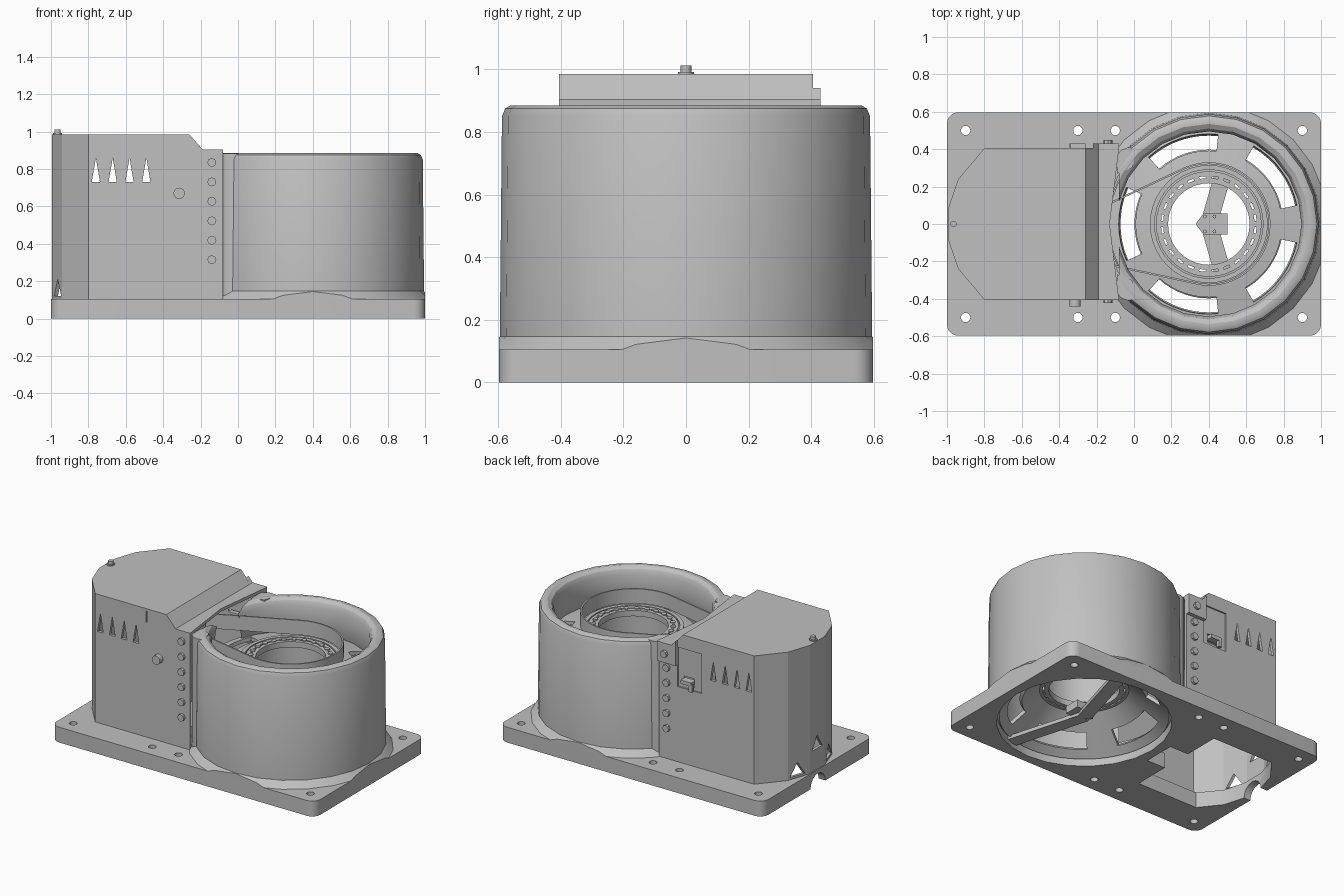
import bpy, bmesh, math
from math import sin, cos, pi, radians
from mathutils import Vector
from mathutils.geometry import convex_hull_2d

cube = bpy.data.objects.get("Cube")
if cube:
    bpy.data.objects.remove(cube, do_unlink=True)

GREY = (0.53, 0.53, 0.53, 1)
grey = bpy.data.materials.new("plain grey")
grey.use_nodes = True
grey.diffuse_color = GREY
grey.node_tree.nodes["Principled BSDF"].inputs["Base Color"].default_value = GREY
CX = 0.4  # drum axis


def make(name, bm):
    bmesh.ops.recalc_face_normals(bm, faces=bm.faces)
    mesh = bpy.data.meshes.new(name)
    bm.to_mesh(mesh)
    bm.free()
    ob = bpy.data.objects.new(name, mesh)
    bpy.context.collection.objects.link(ob)
    mesh.materials.append(grey)
    return ob


def prisms(name, shapes):
    """Each shape is (points, start, end, axis): a polygon extruded along an axis."""
    place = {"z": lambda u, v, w: (u, v, w), "y": lambda u, v, w: (u, w, v),
             "x": lambda u, v, w: (w, u, v)}
    bm = bmesh.new()
    for pts, a, b, axis in shapes:
        lo, hi = ([bm.verts.new(place[axis](u, v, w)) for u, v in pts] for w in (a, b))
        bm.faces.new(lo)
        bm.faces.new(hi)
        for i in range(len(pts)):
            j = (i + 1) % len(pts)
            bm.faces.new((lo[i], lo[j], hi[j], hi[i]))
    return make(name, bm)


def rect(u0, u1, v0, v1):
    return [(u0, v0), (u1, v0), (u1, v1), (u0, v1)]


def circle(u, v, r, n=16):
    return [(u + r * cos(2 * pi * i / n), v + r * sin(2 * pi * i / n)) for i in range(n)]


def lathe(name, profile, n=24):
    """Closed ring: profile of (radius, height) spun round the drum axis."""
    bm = bmesh.new()
    rings = [[bm.verts.new((CX + r * cos(2 * pi * i / n), r * sin(2 * pi * i / n), z))
              for r, z in profile] for i in range(n)]
    for i in range(n):
        a, b = rings[i], rings[(i + 1) % n]
        for k in range(len(profile)):
            m = (k + 1) % len(profile)
            bm.faces.new((a[k], b[k], b[m], a[m]))
    return make(name, bm)


def activate(ob):
    bpy.ops.object.select_all(action="DESELECT")
    ob.select_set(True)
    bpy.context.view_layer.objects.active = ob


def apply(ob, kind, **settings):
    mod = ob.modifiers.new(kind, kind)
    for key, value in settings.items():
        setattr(mod, key, value)
    activate(ob)
    bpy.ops.object.modifier_apply(modifier=mod.name)


def boolean(ob, tool, operation="DIFFERENCE"):
    apply(ob, "BOOLEAN", object=tool, operation=operation, solver="EXACT")
    bpy.data.objects.remove(tool, do_unlink=True)


def smooth(ob, angle=30):
    activate(ob)
    bpy.ops.object.shade_smooth_by_angle(angle=radians(angle))


# Base plate with rounded corners, bolt holes and openings
R = 0.06
outline = []
for k, (sx, sy) in enumerate([(1, 1), (-1, 1), (-1, -1), (1, -1)]):
    for s in range(6):
        t = (k + s / 5) * pi / 2
        outline.append((sx * (1 - R) + R * cos(t), sy * (0.597 - R) + R * sin(t)))
plate = prisms("base_plate", [(outline, 0, 0.105, "z")])
holes = [(circle(x, y, 0.025), -0.1, 0.3, "z")
         for x in (-0.9, -0.3, -0.1, 0.9) for y in (-0.5, 0.5)]
holes.append((circle(CX, 0, 0.54, 24), -0.1, 0.3, "z"))
boolean(plate, prisms("hole_cutter", holes))
opening = [(-0.34, -0.36), (-0.34, -0.11), (-0.2, -0.11), (-0.2, 0.11), (-0.34, 0.11),
           (-0.34, 0.36), (-0.8, 0.36), (-0.91, 0.22), (-0.95, 0.08),
           (-0.95, -0.08), (-0.91, -0.22), (-0.8, -0.36)]
boolean(plate, prisms("opening_cutter", [(opening, -0.1, 0.3, "z")]))
boolean(plate, prisms("cable_cutter", [(circle(0, 0, 0.08), -1.1, -0.85, "x")]))
smooth(plate, 25)

# Sloped collar where the drum meets the plate
collar = lathe("drum_collar", [(0.55, 0.1), (0.643, 0.1), (0.595, 0.147), (0.55, 0.147)])
boolean(collar, prisms("collar_limit", [(outline, 0, 0.3, "z")]), "INTERSECT")
smooth(collar)

# Drum wall with a rounded rim, open toward the drive box
drum = lathe("drum_wall", [(0.54, 0.01), (0.54, 0.58), (0.505, 0.66), (0.495, 0.84),
                           (0.51, 0.87), (0.535, 0.885), (0.56, 0.885), (0.578, 0.875),
                           (0.588, 0.85), (0.595, 0.12), (0.595, 0.01)])
boolean(drum, prisms("drum_cutter", [(rect(-0.5, -0.08, -0.6, 0.6), 0.1, 1, "z")]))
smooth(drum)

# Wall ends joining the drum to the drive box
neck = [(-0.09, 0.27), (-0.09, 0.37), (-0.07, 0.395), (-0.03, 0.41), (0.02, 0.4), (-0.01, 0.3)]
neck_wall = prisms("drum_neck", [([(x, s * y) for x, y in neck], 0.1, 0.883, "z")
                                 for s in (1, -1)])
smooth(neck_wall, 45)


# Spoked floors, each a cone with five windows
def spoked_floor(name, z_outer, z_inner):
    n, radii = 60, (0.27, 0.39, 0.48, 0.53)
    bm = bmesh.new()
    grid = []
    for i in range(n):
        t = 2 * pi * i / n
        grid.append([bm.verts.new((CX + r * cos(t), r * sin(t), z_outer + (z_inner - z_outer)
                     * (radii[-1] - r) / (radii[-1] - radii[0]))) for r in radii])
    for i in range(n):
        for k in range(3):
            if k == 1 and 2 <= i % 12 < 10:
                continue
            j = (i + 1) % n
            bm.faces.new((grid[i][k], grid[i][k + 1], grid[j][k + 1], grid[j][k]))
    ob = make(name, bm)
    apply(ob, "SOLIDIFY", thickness=0.025, offset=0)
    smooth(ob)


spoked_floor("lower_floor", 0.05, 0.25)
spoked_floor("upper_floor", 0.64, 0.68)

# Hub tube, bearing races and rollers
smooth(lathe("hub_tube", [(0.26, 0.24), (0.29, 0.24), (0.29, 0.69), (0.26, 0.69)], 40))
for label, z in (("lower", 0.23), ("upper", 0.68)):
    for part, r0, r1 in (("outer", 0.256, 0.282), ("inner", 0.218, 0.245)):
        smooth(lathe(f"{label}_{part}_race", [(r0, z), (r1, z), (r1, z + 0.04),
                                              (r0, z + 0.04)], 40))
    rollers = []
    for i in range(24):
        t = 2 * pi * i / 24
        rollers.append((circle(CX + 0.25 * cos(t), 0.25 * sin(t), 0.017, 8),
                        z + 0.003, z + 0.045, "z"))
    smooth(prisms(f"{label}_rollers", rollers), 50)
smooth(lathe("pulley_rim", [(0.29, 0.66), (0.315, 0.66), (0.315, 0.72), (0.29, 0.72)], 40))

# Centre support: two arms and a small block
arms = []
for side in (1, -1):
    d = Vector((cos(radians(74)), side * sin(radians(74))))
    w = Vector((-d.y, d.x)) * 0.045
    c = Vector((CX, 0))
    arms.append(([tuple(p) for p in (c - w, c + d * 0.54 - w, c + d * 0.54 + w, c + w)],
                 0.03, 0.055, "z"))
prisms("support_arms", arms)
block = [(0.33, 0), (0.37, -0.055), (0.5, -0.055), (0.5, 0.055), (0.37, 0.055)]
prisms("support_block", [(block, 0.05, 0.1, "z")])
prisms("support_pins", [(circle(x, y, 0.01, 8), 0.09, 0.115, "z")
                        for x in (0.38, 0.43) for y in (-0.04, 0.04)])

# Drive belt wrapped round the hub and a smaller pulley
dots = [Vector(p) for p in circle(CX, 0, 0.325, 48) + circle(-0.3, -0.08, 0.1, 24)]
loop = [dots[i] for i in convex_hull_2d(dots)]
bm = bmesh.new()
rows = [[bm.verts.new((p.x, p.y, z)) for p in loop] for z in (0.72, 0.82)]
for i in range(len(loop)):
    j = (i + 1) % len(loop)
    bm.faces.new((rows[0][i], rows[0][j], rows[1][j], rows[1][i]))
belt = make("drive_belt", bm)
apply(belt, "SOLIDIFY", thickness=0.01, offset=0)
smooth(belt)
smooth(prisms("drive_pulley", [(circle(-0.3, -0.08, 0.092, 24), 0.71, 0.83, "z")]))


# Drive box: hollow shell with a stepped roof, open toward the drum
def box_body(name, inset, z0, x_end, notch):
    half = [(-0.8, 0.405 - inset), (-0.94 + inset, 0.24), (-0.995 + inset, 0.08)]
    plan = ([(x_end, 0.405 - inset)] + half + [(x, -y) for x, y in reversed(half)]
            + [(x_end, inset - 0.405), (x_end - notch, 0)])
    roof = [(-1.1, z0), (0.2, z0), (0.2, 0.905 - inset), (-0.19 - inset / 2, 0.905 - inset),
            (-0.26 - inset / 2, 0.985 - inset), (-1.1, 0.985 - inset)]
    ob = prisms(name, [(plan, 0, 1.1, "z")])
    boolean(ob, prisms("roof_limit", [(roof, -0.6, 0.6, "y")]), "INTERSECT")
    return ob


box = box_body("drive_box", 0, 0.1, -0.08, 0.05)
boolean(box, box_body("box_cavity", 0.02, 0.05, 0.1, 0.02))
vents = [([(x - 0.022, 0.73), (x + 0.022, 0.73), (x, 0.86)], -0.6, 0.6, "y")
         for x in (-0.76, -0.67, -0.58, -0.49)]
vents += [([(y - 0.055, z), (y + 0.055, z), (y, z + 0.09)], -1.1, -0.85, "x")
          for y, z in ((-0.17, 0.12), (0.17, 0.12), (0, 0.25))]
boolean(box, prisms("vent_cutter", vents))
boolean(box, prisms("recess_cutter", [(rect(-0.4, -0.22, 0.62, 0.89), 0.395, 0.5, "y"),
                                      (rect(-0.415, -0.405, 0.89, 0.97), -0.5, -0.397, "y")]))
boolean(box, prisms("latch_hole", [(rect(-0.34, -0.26, 0.64, 0.7), 0.35, 0.5, "y")]))

# Side flange, latch, front knob, roof screw and bolt columns
flange = [(-0.22, 0.77), (-0.08, 0.77), (-0.08, 0.905), (-0.19, 0.905), (-0.22, 0.94)]
prisms("back_flange", [(flange, 0.4, 0.43, "y")])
prisms("latch", [(rect(-0.34, -0.26, 0.66, 0.685), 0.38, 0.43, "y"),
                 (rect(-0.345, -0.32, 0.62, 0.67), 0.41, 0.43, "y")])
smooth(prisms("front_knob", [(circle(-0.315, 0.67, 0.03), -0.44, -0.4, "y")]), 40)
smooth(prisms("roof_screw", [(circle(-0.965, 0, 0.025, 12), 0.98, 0.992, "z"),
                             (circle(-0.965, 0, 0.017, 12), 0.98, 1.012, "z")]), 40)
bolts = []
for side in (1, -1):
    for i in range(6):
        z = 0.315 + i * 0.104
        y = 0.43 if side > 0 and z > 0.77 else 0.405
        bolts.append((circle(-0.14, z, 0.024, 8), side * (y - 0.01), side * (y + 0.018), "y"))
prisms("bolt_columns", bolts)
